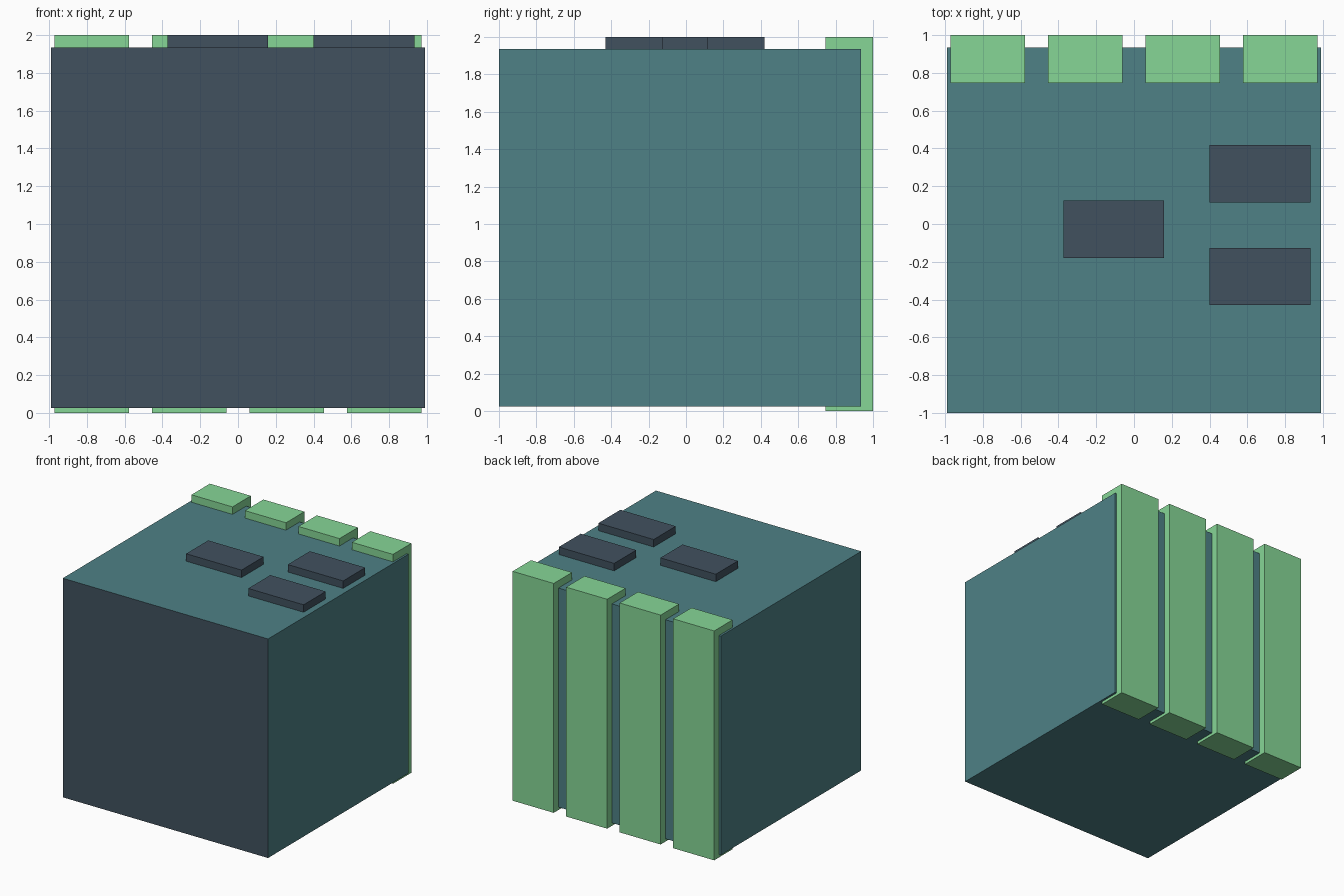
import bpy
import bmesh

if "Cube" in bpy.data.objects:
    bpy.data.objects.remove(bpy.data.objects["Cube"])


def material(name, srgb):
    mat = bpy.data.materials.new(name)
    mat.diffuse_color = [((c / 255 + 0.055) / 1.055) ** 2.4 for c in srgb] + [1]
    mat.use_nodes = True
    mat.node_tree.nodes["Principled BSDF"].inputs["Base Color"].default_value = mat.diffuse_color
    return mat


TEAL = material("teal", (78, 129, 134))
NAVY = material("navy", (65, 81, 95))
GREEN = material("green", (134, 214, 150))


def box(name, lo, hi, mat):
    """Axis-aligned box between two corners."""
    bm = bmesh.new()
    bmesh.ops.create_cube(bm, size=1)
    size = [b - a for a, b in zip(lo, hi)]
    mid = [(a + b) / 2 for a, b in zip(lo, hi)]
    bmesh.ops.scale(bm, vec=size, verts=bm.verts)
    mesh = bpy.data.meshes.new(name)
    bm.to_mesh(mesh)
    bm.free()
    mesh.materials.append(mat)
    obj = bpy.data.objects.new(name, mesh)
    obj.location = mid
    bpy.context.collection.objects.link(obj)
    return obj


# Main block with a dark front face
body = box("body", (-0.99, -1.0, 0.025), (0.99, 0.935, 1.935), TEAL)
body.data.materials.append(NAVY)
for face in body.data.polygons:
    if face.normal.y < -0.9:
        face.material_index = 1

# Vertical bars wrapping the back edge
for i in range(4):
    x = -0.774 + i * 0.516
    box(f"back_bar_{i + 1}", (x - 0.198, 0.747, 0), (x + 0.198, 1.0, 2.0), GREEN)

# Raised pads on the top
for i, (x, y) in enumerate([(-0.107, -0.028), (0.667, 0.267), (0.667, -0.278)]):
    box(f"top_pad_{i + 1}", (x - 0.267, y - 0.152, 1.93),
        (x + 0.267, y + 0.152, 2.0), NAVY)
